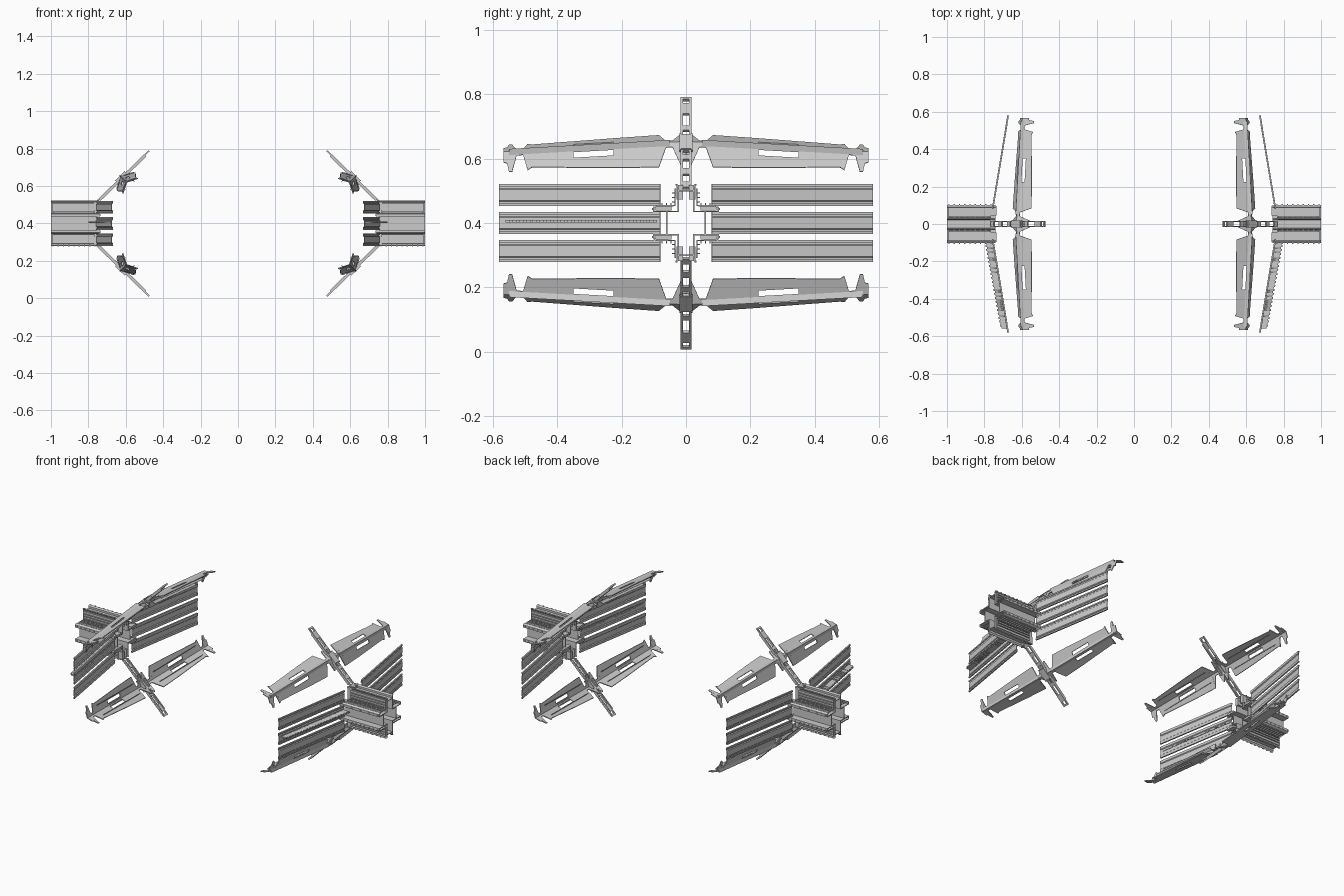
import bpy, bmesh
from mathutils import Vector

if "Cube" in bpy.data.objects:
    bpy.data.objects.remove(bpy.data.objects["Cube"])

CENTRE_Z = 0.4  # everything is symmetric about this height


def part(name, quads, thick=0.0, mirror=(True, False, True)):
    """Mesh from loose quads (z relative to centre), thickened and mirrored."""
    bm = bmesh.new()
    for q in quads:
        bm.faces.new([bm.verts.new(p) for p in q])
    bmesh.ops.remove_doubles(bm, verts=bm.verts, dist=0.0002)
    bmesh.ops.recalc_face_normals(bm, faces=bm.faces)
    me = bpy.data.meshes.new(name)
    bm.to_mesh(me)
    bm.free()
    ob = bpy.data.objects.new(name, me)
    bpy.context.collection.objects.link(ob)
    ob.location.z = CENTRE_Z
    if thick:
        s = ob.modifiers.new("thickness", 'SOLIDIFY')
        s.thickness, s.offset = thick, 0
    m = ob.modifiers.new("mirror", 'MIRROR')
    m.use_axis = mirror
    m.use_mirror_merge = False
    return ob


def sweep(profile, fn, s0, s1):
    """Quads along an open profile, fn(point, s) gives the 3D place."""
    return [[fn(a, s0), fn(b, s0), fn(b, s1), fn(a, s1)]
            for a, b in zip(profile, profile[1:])]


def box(c, d):
    x, y, z = c
    a, b, e = (v / 2 for v in d)
    p = [(x + i * a, y + j * b, z + k * e) for i in (-1, 1) for j in (-1, 1) for k in (-1, 1)]
    return [[p[i] for i in f] for f in ((0, 1, 3, 2), (4, 6, 7, 5), (0, 4, 5, 1),
                                        (2, 3, 7, 6), (0, 2, 6, 4), (1, 5, 7, 3))]


ALL = (True, True, True)
along_x = lambda p, x: (x, p[0], p[1])

# Hub: plus-shaped beam made of folded sheets, open right through
outer = [(.09, .054), (.1, .048), (.1, .036), (.024, .036), (.024, .112), (.03, .12)]
inner = [(.088, .054), (.034, .054), (.034, .108)]
part("hub_inner_sheet", sweep(outer, along_x, .74, 1.0), .006, ALL)
part("hub_outer_sheet", sweep(inner, along_x, .765, .995), .005, ALL)
part("hub_side_wall", sweep([(.06, 0), (.06, .036)], along_x, .75, 1.0), .004, ALL)
part("hub_top_wall", sweep([(0, .1), (.024, .1)], along_x, .75, 1.0), .004, ALL)

# Studs and lengthwise fins on the hub
studs = []
for i in range(9):
    x = .765 + i * .028
    studs += box((x, .102, .044), (.007, .008, .006))
    studs += box((x, .03, .119), (.007, .006, .006))
part("hub_studs", studs, 0, ALL)
fins = []
for t in (.046, .06, .074):
    fins += box((.88, t, .058), (.22, .003, .01))
    fins += box((.88, .038, t + .02), (.22, .01, .003))
part("hub_fins", fins, 0, ALL)
# Sockets at the inner end of the hub
sockets = []
sockets += box((.75, .07, .045), (.03, .05, .012))
sockets += box((.755, .02, .095), (.03, .02, .045))
part("hub_sockets", sockets, 0, ALL)

# Slats: three swept panels on each side
root, tip = Vector((.753, .08, 0)), Vector((.67, .58, 0))


def on_slat(p, s):
    q = root.lerp(tip, s)
    return (q.x + p[0], q.y, p[1])


def slat(lo, hi):
    prof = [(.006, lo + .007), (.006, lo), (0, lo), (0, lo + .013), (.004, lo + .017),
            (.004, hi - .017), (0, hi - .013), (0, hi), (.006, hi), (.006, hi - .007)]
    return sweep(prof, on_slat, 0, 1)


part("outer_slats", slat(.054, .12), .003, ALL)
part("middle_slats", slat(-.033, .033), .003, (True, True, False))

# Toothed ledge on the front middle slat
ledge = []
n = 44
for i in range(n):
    s0, s1 = .02 + i / n * .94, .02 + (i + 1) / n * .94
    w = .048 - .008 * s0 - (.006 if i % 2 else 0)
    a, b = on_slat((0, 0), s0), on_slat((0, 0), s1)
    ledge.append([(a[0], -a[1], .006), (b[0], -b[1], .006),
                  (b[0] + w, -b[1], .006), (a[0] + w, -a[1], .006)])
part("front_ledge", ledge, .008, (True, False, False))

# Diagonal struts: perforated bars running up and inward
start, end = Vector((.765, 0, .108)), Vector((.475, 0, .389))
length = (end - start).length


def on_strut(u, y, d=0):
    q = start.lerp(end, u / length)
    return (q.x - d * .7, y, q.z - d * .7)


def strut_cell(u0, u1, y0, y1, d=0):
    return [on_strut(u0, y0, d), on_strut(u1, y0, d), on_strut(u1, y1, d), on_strut(u0, y1, d)]


holes = [(.025, .06), (.085, .125), (.145, .165), (.235, .255), (.275, .33), (.375, .393)]
cuts = [0] + [v for h in holes for v in h] + [length]
web = []
for i, (u0, u1) in enumerate(zip(cuts, cuts[1:])):
    web += [strut_cell(u0, u1, -.017, -.01), strut_cell(u0, u1, .01, .017)]
    if i % 2 == 0:
        web.append(strut_cell(u0, u1, -.01, .01))
part("diagonal_strut", web, .009)
flange = [[on_strut(.03, y, 0), on_strut(.37, y, 0), on_strut(.37, y, .012), on_strut(.03, y, .012)]
          for y in (-.015, .015)]
part("strut_flanges", flange, .003)

# Long rails: swept V-section bars with slots and notched ends
stations = [(0, .03), (.012, .07), (.018, .068), (.042, .014), (.062, .014), (.084, .074),
            (.225, .068), (.35, .06), (.478, .052), (.492, .06), (.506, .012), (.526, .012),
            (.54, .062), (.55, .062), (.556, .035), (.566, .033)]


def on_rail(y, d, leg, lift=0):
    k = .032 * y / .57
    x, z = .627 - k + lift, .252 - k + lift
    return (x - d, y, z + .32 * d) if leg == 0 else (x + .32 * d, y, z - d)


rail = []
for leg in (0, 1):
    for (y0, d0), (y1, d1) in zip(stations, stations[1:]):
        levels0 = [0, .008, .03, d0] if d0 > .05 and d1 > .05 else [0, d0]
        levels1 = levels0[:-1] + [d1]
        for j in range(len(levels0) - 1):
            if j == 1 and abs(y0 - .225) < .001:
                continue  # the long slot
            rail.append([on_rail(y0, levels0[j], leg), on_rail(y1, levels1[j], leg),
                         on_rail(y1, levels1[j + 1], leg), on_rail(y0, levels0[j + 1], leg)])
part("long_rail", rail, .005, ALL)

# Ridge along the fold of each rail, and inner lips beside the slots
ridge = []
for leg in (0, 1):
    ridge.append([on_rail(.05, 0, leg, .008), on_rail(.55, 0, leg, .008),
                  on_rail(.55, .012, leg), on_rail(.05, .012, leg)])
part("rail_ridge", ridge, .003, ALL)
lips = []
for leg in (0, 1):
    a, b = on_rail(.1, .034, leg), on_rail(.46, .034, leg)
    lips.append([a, b, (b[0] - .014, b[1], b[2] - .014), (a[0] - .014, a[1], a[2] - .014)])
part("rail_lips", lips, .003, ALL)

# Clamp where each rail crosses its strut
clamp = []
for s in (-.018, .018):
    clamp.append([on_strut(.16, s, -.012), on_strut(.235, s, -.012),
                  on_strut(.22, s, .022), on_strut(.175, s, .022)])
clamp.append(strut_cell(.165, .23, -.018, .018, -.01))
part("rail_clamp", clamp, .004)
